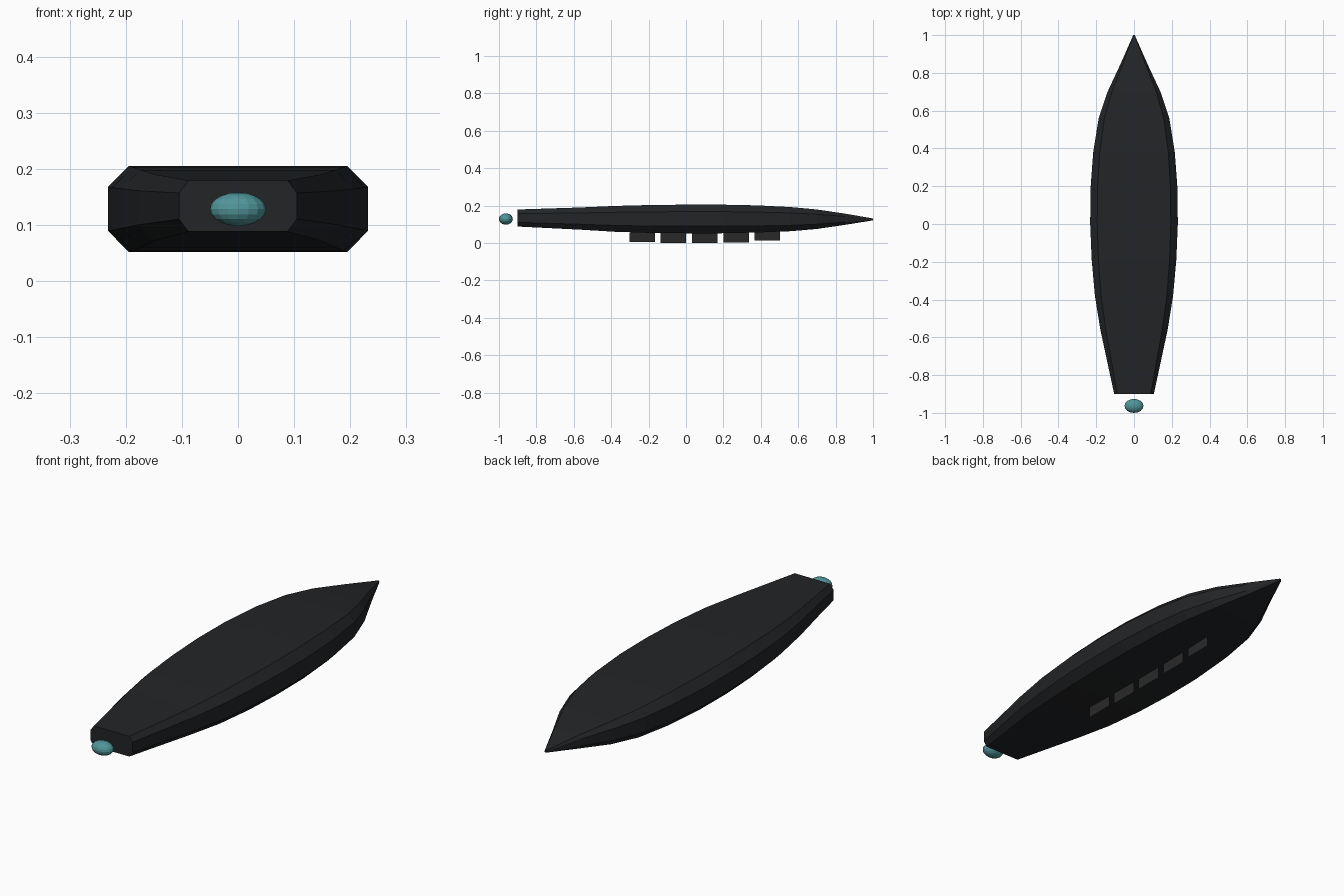
import bpy, bmesh

if "Cube" in bpy.data.objects:
    bpy.data.objects.remove(bpy.data.objects["Cube"])

def material(name, rgb):
    m = bpy.data.materials.new(name)
    m.diffuse_color = (*rgb, 1)
    m.use_nodes = True
    m.node_tree.nodes["Principled BSDF"].inputs["Base Color"].default_value = m.diffuse_color
    return m

dark = material("dark_hull", (0.016, 0.018, 0.020))
grey = material("dark_grey", (0.022, 0.022, 0.023))
teal = material("teal_glow", (0.08, 0.30, 0.32))

def finish(name, bm, mat):
    me = bpy.data.meshes.new(name)
    bm.to_mesh(me)
    bm.free()
    me.materials.append(mat)
    ob = bpy.data.objects.new(name, me)
    bpy.context.collection.objects.link(ob)
    return ob

# Hull: octagonal sections lofted along y (y, half width, bottom z, top z)
stations = [(-0.9, 0.105, 0.088, 0.179), (-0.56, 0.178, 0.071, 0.19),
            (-0.38, 0.207, 0.06, 0.198), (-0.19, 0.224, 0.054, 0.203),
            (0.0, 0.232, 0.052, 0.205), (0.19, 0.23, 0.052, 0.205),
            (0.38, 0.216, 0.056, 0.201), (0.56, 0.187, 0.063, 0.192),
            (0.70, 0.140, 0.075, 0.179), (0.85, 0.070, 0.097, 0.157),
            (1.0, 0.004, 0.121, 0.131)]
bm = bmesh.new()
rings = []
for y, w, z0, z1 in stations:
    c, t = (z1 - z0) * 0.245, w * 0.84
    half = [(t, z0), (w, z0 + c), (w, z1 - c), (t, z1)]
    loop = half + [(-x, z) for x, z in reversed(half)]
    rings.append([bm.verts.new((x, y, z)) for x, z in loop])
for a, b in zip(rings, rings[1:]):
    for i in range(8):
        j = (i + 1) % 8
        bm.faces.new((a[i], a[j], b[j], b[i]))
bm.faces.new(rings[0])
bm.faces.new(rings[-1])
bmesh.ops.recalc_face_normals(bm, faces=bm.faces[:])
finish("hull", bm, dark)

# Engine glow: flattened ball behind the blunt end
bm = bmesh.new()
bmesh.ops.create_uvsphere(bm, u_segments=16, v_segments=10, radius=1)
bmesh.ops.scale(bm, vec=(0.05, 0.037, 0.03), verts=bm.verts)
bmesh.ops.translate(bm, vec=(0, -0.963, 0.128), verts=bm.verts)
finish("engine_glow", bm, teal)

# Keel plates: thin upright panels on the centre line
for i, (y, low, top) in enumerate([(-0.235, 0.005, 0.057), (-0.068, 0.001, 0.055),
                                   (0.1, 0, 0.054), (0.268, 0.003, 0.056),
                                   (0.435, 0.013, 0.062)]):
    bm = bmesh.new()
    pts = [(-0.068, low), (0.068, low), (0.068, top), (-0.068, top)]
    bm.faces.new([bm.verts.new((0, y + dy, z)) for dy, z in pts])
    finish(f"keel_plate_{i + 1}", bm, grey)
